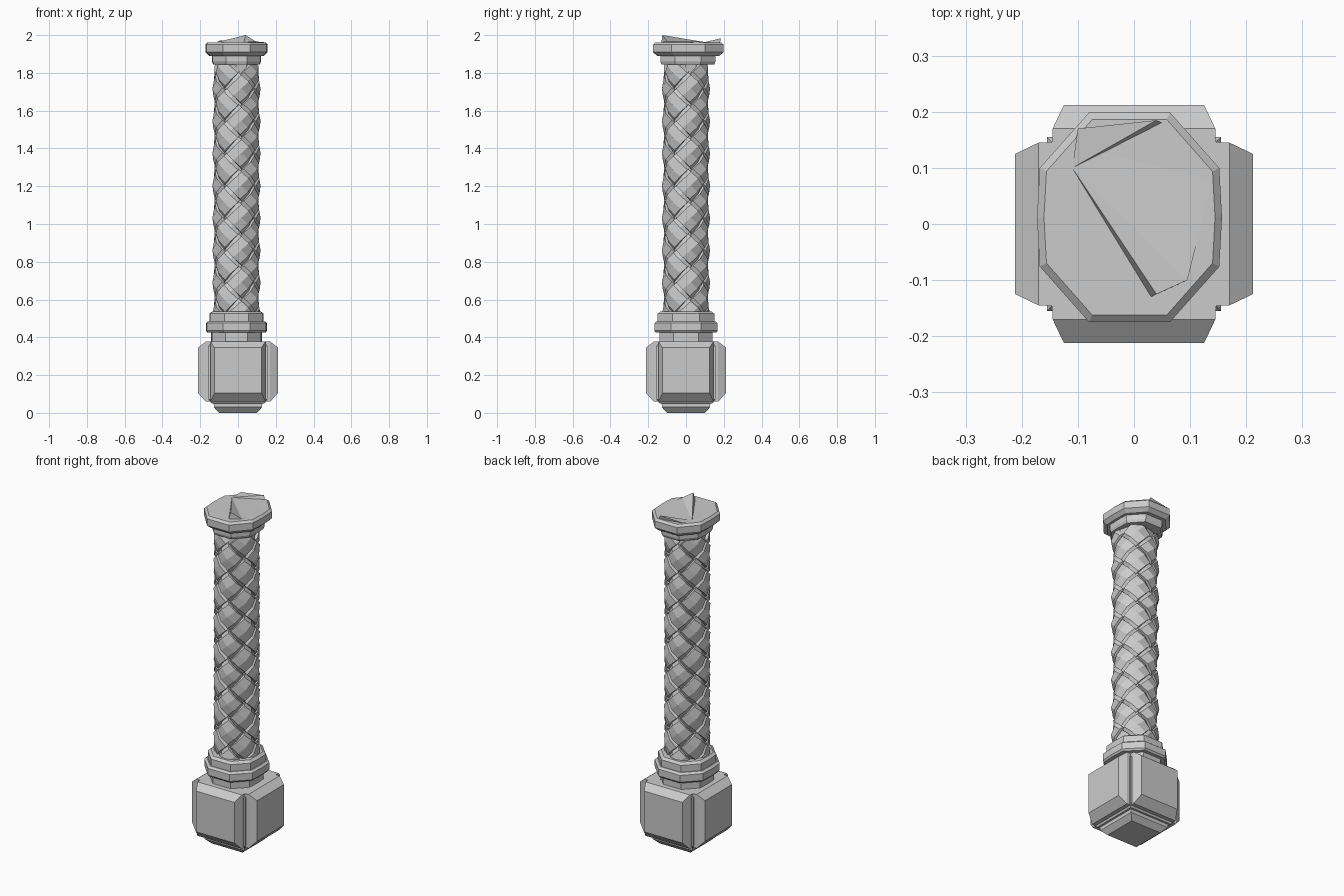
import bpy, bmesh, math

if "Cube" in bpy.data.objects:
    bpy.data.objects.remove(bpy.data.objects["Cube"])

CX = -0.008  # handle axis sits slightly off centre


def make(name, verts, faces):
    mesh = bpy.data.meshes.new(name)
    mesh.from_pydata(verts, [], faces)
    bm = bmesh.new()
    bm.from_mesh(mesh)
    bmesh.ops.remove_doubles(bm, verts=bm.verts, dist=1e-5)
    bmesh.ops.recalc_face_normals(bm, faces=bm.faces)
    bm.to_mesh(mesh)
    bm.free()
    obj = bpy.data.objects.new(name, mesh)
    bpy.context.collection.objects.link(obj)
    return obj


def loft(name, rings):
    """Skin a stack of equal-length rings and cap both ends."""
    n = len(rings[0])
    verts = [p for r in rings for p in r]
    faces = [(k * n + i, k * n + (i + 1) % n, (k + 1) * n + (i + 1) % n, (k + 1) * n + i)
             for k in range(len(rings) - 1) for i in range(n)]
    faces += [tuple(range(n)), tuple(range((len(rings) - 1) * n, len(rings) * n))]
    return make(name, verts, faces)


def rect(w, z):
    return [(-w, -w, z), (w, -w, z), (w, w, z), (-w, w, z)]


OUTLINE = [(1, .47), (.45, 1), (-.45, 1), (-1, .47), (-1.03, 0),
           (-1, -.47), (-.45, -1), (.45, -1), (1, -.47), (1.03, 0)]


def ring(rx, ry, z, cy=0.0):
    return [(CX + x * rx, cy + y * ry, z) for x, y in OUTLINE]


# Pommel: block core, four chamfered side panels and a foot panel
loft("pommel_core", [rect(.14, .05), rect(.155, .07), rect(.155, .355), rect(.14, .375)])
for k, side in enumerate(("front", "right", "back", "left")):
    a = k * math.pi / 2
    rings = []
    for d, w, lo, hi in ((.10, .148, .06, .378), (.17, .145, .06, .378), (.212, .125, .105, .345)):
        pts = [(-w, -d, lo), (w, -d, lo), (w, -d, hi), (-w, -d, hi)]
        rings.append([(x * math.cos(a) - y * math.sin(a),
                       x * math.sin(a) + y * math.cos(a), z) for x, y, z in pts])
    loft("pommel_panel_" + side, rings)
loft("pommel_foot", [rect(.10, 0), rect(.128, .03), rect(.13, .10)])

# Lower neck and stepped collars
loft("lower_neck", [ring(.13, .14, .36), ring(.13, .14, .44)])
loft("lower_collar", [ring(.15, .16, .425), ring(.157, .168, .435),
                      ring(.157, .168, .475), ring(.145, .155, .485)])
loft("lower_collar_step", [ring(.14, .15, .48), ring(.14, .15, .525), ring(.125, .135, .537)])

# Grip core under the weave
loft("grip_core", [[(CX + .103 * math.cos(i * math.pi / 6), .103 * math.sin(i * math.pi / 6), z)
                    for i in range(12)] for z in (.5, 1.88)])

# Woven grip: columns of strand segments leaning alternately left and right
COLS, H = 8, .171
C = 2 * math.pi / COLS
S = ((-1.3, .098), (-.8, .119), (0, .127), (.8, .119), (1.3, .098))
T = ((-.92, -.026), (-.88, -.003), (0, .003), (.88, -.003), (.92, -.026))
verts, faces = [], []
for col in range(COLS):
    lean = 1 if col % 2 else -1
    for row in range(9):
        zc = .52 + (row + (col % 2) * .5) * H
        if zc > 1.86:
            continue
        base = len(verts)
        for s, r in S:
            for t, dr in T:
                ang = col * C + .2 + (s + t) * C / 2
                z = min(max(zc + lean * (s - t) * H / 4, .525), 1.86)
                rad = max(r + dr, .09)
                verts.append((CX + rad * math.cos(ang), rad * math.sin(ang), z))
        faces += [(base + i * 5 + j, base + i * 5 + j + 1, base + i * 5 + j + 6, base + i * 5 + j + 5)
                  for i in range(4) for j in range(4)]
make("woven_grip", verts, faces)

# Upper collar
loft("upper_neck", [ring(.12, .14, 1.845, .01), ring(.126, .146, 1.86, .01),
                    ring(.126, .146, 1.90, .01)])
loft("upper_collar", [ring(.14, .165, 1.89, .012), ring(.16, .187, 1.91, .012),
                      ring(.16, .187, 1.95, .012), ring(.148, .174, 1.962, .012)])

# Broken top: shards fanning from a low point
A, P, Q = (-.11, .10, 1.963), (.04, -.125, 2.0), (.095, -.10, 1.966)
R, B, L = (.04, .185, 1.983), (-.10, .17, 1.97), (-.13, -.03, 1.963)
M, N, E = (.03, -.13, 1.96), (.05, .18, 1.96), (.14, .08, 1.962)
make("broken_top", [A, P, Q, R, B, L, M, N, E],
     [(0, 1, 2), (0, 6, 1), (6, 2, 1), (0, 2, 8), (0, 8, 7), (0, 7, 3), (0, 3, 4),
      (7, 4, 3), (0, 5, 6)])
